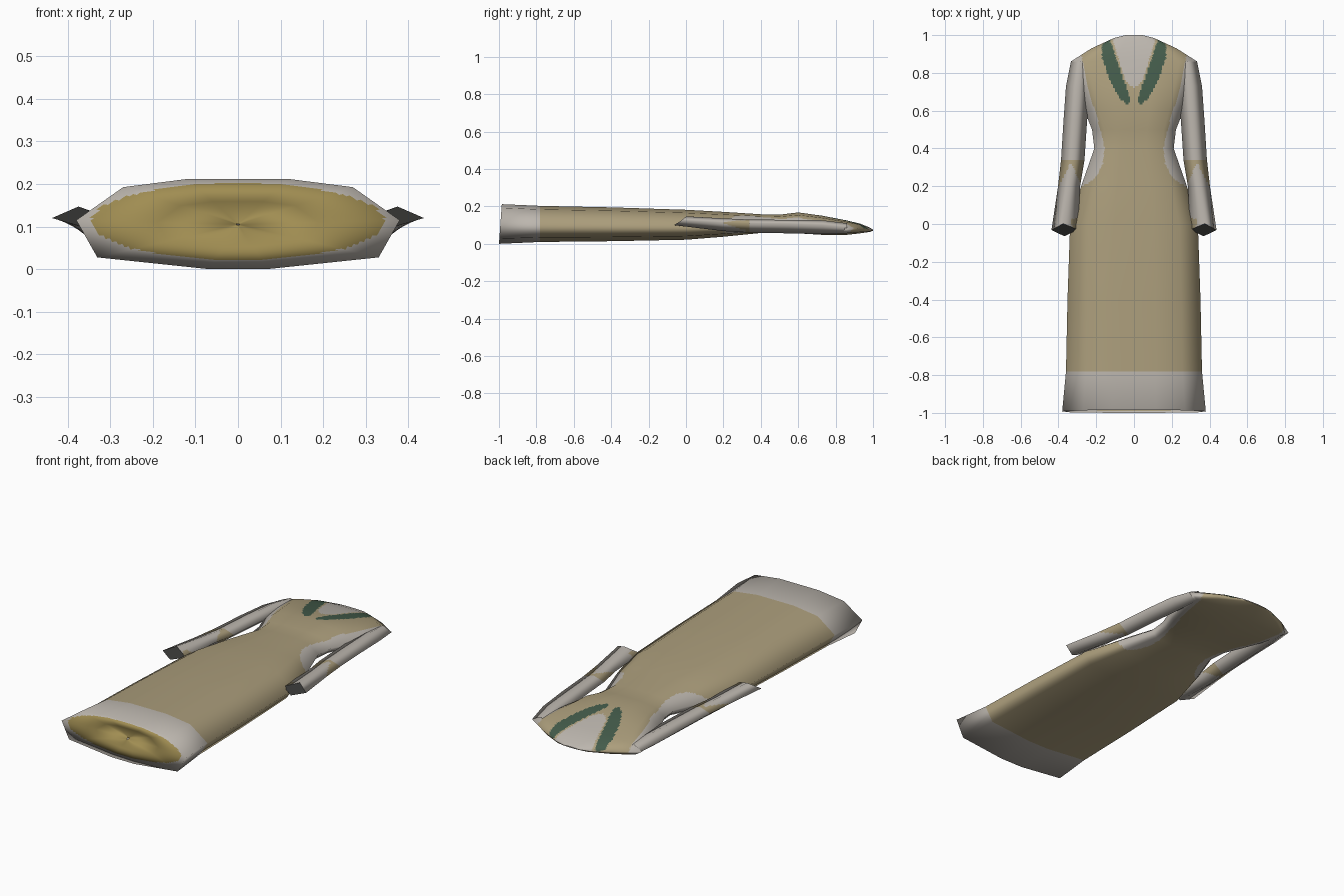
import bpy
from mathutils import Vector

if "Cube" in bpy.data.objects:
    bpy.data.objects.remove(bpy.data.objects["Cube"])


def material(name, rgb):
    m = bpy.data.materials.new(name)
    lin = [((c / 255 + 0.055) / 1.055) ** 2.4 for c in rgb]
    m.diffuse_color = (*lin, 1)
    m.use_nodes = True
    m.node_tree.nodes["Principled BSDF"].inputs["Base Color"].default_value = m.diffuse_color
    return m


TAN, GREY, OCHRE, GREEN, DARK = range(5)
MATS = [material("tan_cloth", (172, 158, 124)), material("grey_cloth", (188, 182, 174)),
        material("ochre_lining", (160, 141, 82)), material("green_trim", (68, 92, 75)),
        material("dark_opening", (52, 52, 50))]


def interp(table, t):
    """Piecewise linear lookup in [(key, value), ...]."""
    if t <= table[0][0]:
        return table[0][1]
    for (a, va), (b, vb) in zip(table, table[1:]):
        if t <= b:
            return va + (vb - va) * (t - a) / (b - a)
    return table[-1][1]


def make_object(name, verts, faces):
    me = bpy.data.meshes.new(name)
    me.from_pydata(verts, [], faces)
    for m in MATS:
        me.materials.append(m)
    ob = bpy.data.objects.new(name, me)
    bpy.context.collection.objects.link(ob)
    return ob


def loft(name, rings, rule, step=0.011):
    """Skin rings of points, keeping coarse facets and their smooth normals,
    but with a fine grid so the colour rule can cut clean borders."""
    R, N = len(rings), len(rings[0])
    P = [[Vector(p) for p in ring] for ring in rings]
    nor = []
    for r in range(R):
        row = []
        for c in range(N):
            v = P[min(r + 1, R - 1)][c] - P[max(r - 1, 0)][c]
            u = P[r][(c + 1) % N] - P[r][c - 1]
            row.append(v.cross(u).normalized())
        nor.append(row)
    cols = []
    for c in range(N):
        length = max((P[r][(c + 1) % N] - P[r][c]).length for r in range(R))
        k = max(1, round(length / step))
        cols += [(c, i / k) for i in range(k)]
    rows = []
    for r in range(R - 1):
        length = max((P[r + 1][c] - P[r][c]).length for c in range(N))
        k = max(1, round(length / step))
        rows += [(r, i / k) for i in range(k)]
    rows.append((R - 2, 1.0))

    def sample(grid, r, t, c, s):
        d = (c + 1) % N
        return grid[r][c].lerp(grid[r][d], s).lerp(grid[r + 1][c].lerp(grid[r + 1][d], s), t)

    verts = [sample(P, r, t, c, s) for r, t in rows for c, s in cols]
    norms = [sample(nor, r, t, c, s).normalized() for r, t in rows for c, s in cols]
    M = len(cols)
    faces, index = [], []
    for i in range(len(rows) - 1):
        for j in range(M):
            k = (j + 1) % M
            f = (i * M + j, (i + 1) * M + j, (i + 1) * M + k, i * M + k)
            mid = sum((verts[q] for q in f), Vector()) / 4
            faces.append(f)
            index.append(rule(mid, norms[f[0]], rows[i][0]))
    ob = make_object(name, verts, faces)
    for p, m in zip(ob.data.polygons, index):
        p.material_index = m
        p.use_smooth = True
    ob.data.normals_split_custom_set_from_vertices(norms)
    return ob


# ---- dress body: (y, half width, bottom z, side z, top z)
BODY = [(-1.0, .38, 0, .115, .212), (-.78, .36, .01, .108, .203), (-.4, .352, .014, .105, .195),
        (0, .338, .022, .1, .182), (.2, .28, .038, .1, .171), (.4, .21, .058, .105, .158),
        (.5, .222, .06, .105, .156), (.6, .262, .056, .1, .168), (.73, .305, .048, .092, .15),
        (.86, .335, .048, .085, .125), (.93, .225, .056, .083, .108),
        (.985, .105, .064, .077, .086), (1.0, .045, .07, .073, .076)]
TOP = [(1, 0), (.71, .8), (.31, 1)]
LOW = [(.87, .76), (.18, 1)]


def body_ring(y, w, z0, zm, z1):
    up = [(w * f, zm + (z1 - zm) * h) for f, h in TOP]
    dn = [(w * f, zm + (z0 - zm) * h) for f, h in LOW]
    pts = up + [(-x, z) for x, z in reversed(up)] + [(-x, z) for x, z in dn] + dn[::-1]
    tilt = .015 if y == -1.0 else 0
    return [(x, y + tilt * z / .21, z) for x, z in pts]


hem = body_ring(*BODY[0])
# shallow hollow closing the hem
cap = [[(x * s, y + d, .105 + (z - .105) * s) for x, y, z in hem]
       for s, d in ((.01, .035), (.5, .028))]

SIDE = [(.19, .30), (.21, .25), (.25, .20), (.32, .165), (.4, .155), (.45, .165), (.58, .2),
        (.7, .24), (.8, .26), (.9, .28)]
LAPEL_IN = [(.635, .03), (.66, .02), (.78, .06), (.88, .095), (.97, .125)]
LAPEL_OUT = [(.635, .04), (.66, .07), (.75, .125), (.88, .168), (.95, .17), (.97, .14)]
NECK = [(.72, 0), (.75, .04), (.8, .06), (.9, .09), (1, .12)]


def body_rule(p, n, seg):
    x = abs(p.x)
    if seg < 2:
        inside = (p.x / .345) ** 2 + ((p.z - .112) / .09) ** 2 < 1
        return OCHRE if inside else GREY
    if p.y < -.775:
        return GREY
    if .19 < p.y < .9 and x > interp(SIDE, p.y):
        return GREY
    if n.z > 0:
        if .635 < p.y < .97 and interp(LAPEL_IN, p.y) < x < interp(LAPEL_OUT, p.y):
            return GREEN
        if p.y > .72 and x < interp(NECK, p.y):
            return GREY
    return TAN


loft("dress_body", cap + [hem] + [body_ring(*b) for b in BODY[1:]], body_rule)
# neck end
end = body_ring(*BODY[-1])
neck = make_object("neck_end", end, [tuple(range(len(end)))[::-1]])
neck.data.polygons[0].material_index = GREY

# ---- sleeves: (y, inner x, outer x, bottom z, side z, top z)
SLEEVE = [(.2, .285, .402, .068, .113, .136), (.34, .262, .386, .06, .11, .13),
          (.55, .248, .373, .056, .107, .128), (.73, .235, .36, .052, .1, .126),
          (.86, .23, .334, .055, .087, .11)]
CUFF = [(.437, -.032, .12), (.375, .002, .147), (.297, -.03, .118), (.368, -.065, .1)]


def sleeve_rule(p, n, seg):
    d = abs(abs(p.x) - .335)
    if max(.19, .325 - 2 * d) < p.y < .335:
        return TAN
    if p.y < .03 and abs(p.x) < .33:
        return TAN
    return GREY


for side, sx in (("right", 1), ("left", -1)):
    rings = [CUFF] + [[(b, y, zm), ((a + b) / 2, y, z1), (a, y, zm), ((a + b) / 2, y, z0)]
                      for y, a, b, z0, zm, z1 in SLEEVE]
    rings = [[(sx * x, y, z) for x, y, z in ring][::sx] for ring in rings]
    loft(side + "_sleeve", rings, sleeve_rule)
    # dark sleeve opening
    opening = make_object(side + "_cuff_opening", rings[0], [(0, 1, 2, 3)])
    opening.data.polygons[0].material_index = DARK
